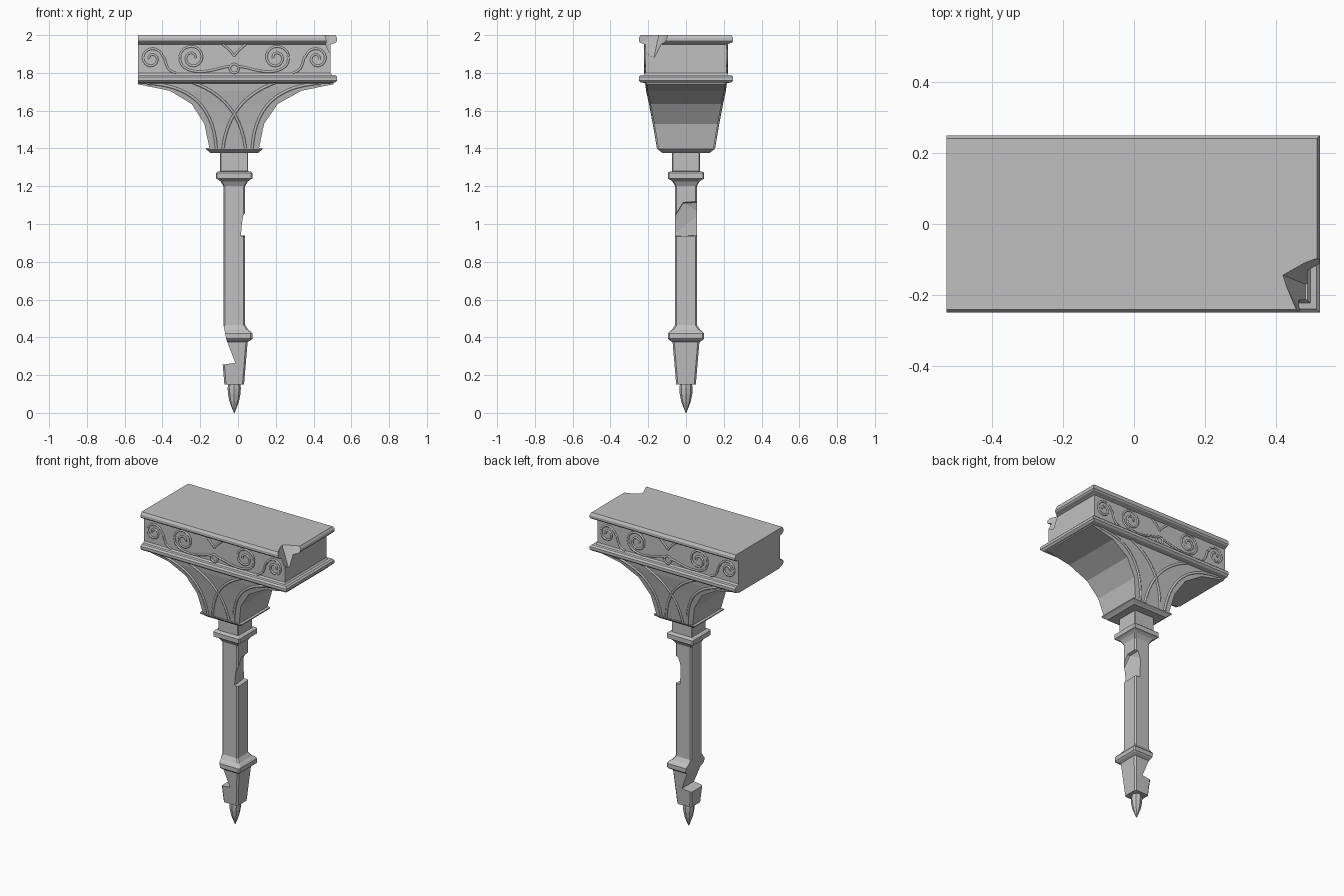
import bpy, bmesh, math
from mathutils import Vector

cube = bpy.data.objects.get("Cube")
if cube:
    bpy.data.objects.remove(cube, do_unlink=True)

stone = bpy.data.materials.new("grey_stone")
stone.use_nodes = True
GREY = (0.53, 0.53, 0.53, 1)
stone.diffuse_color = GREY
stone.node_tree.nodes["Principled BSDF"].inputs["Base Color"].default_value = GREY

AXIS = -0.02          # centre line of post and ornament
LEFT_END = -0.53      # flat cut end of the beam


def add_mesh(name, bm):
    bmesh.ops.recalc_face_normals(bm, faces=bm.faces)
    mesh = bpy.data.meshes.new(name)
    bm.to_mesh(mesh)
    bm.free()
    mesh.materials.append(stone)
    ob = bpy.data.objects.new(name, mesh)
    bpy.context.collection.objects.link(ob)
    return ob


def loft(name, rings):
    """Skin a stack of equal-length point rings and close both ends."""
    bm = bmesh.new()
    rows = [[bm.verts.new(p) for p in ring] for ring in rings]
    n = len(rows[0])
    for a, b in zip(rows, rows[1:]):
        for i in range(n):
            j = (i + 1) % n
            bm.faces.new((a[i], a[j], b[j], b[i]))
    bm.faces.new(rows[0])
    bm.faces.new(rows[-1])
    return add_mesh(name, bm)


def rect(z, x0, x1, y):
    return [(x0, -y, z), (x1, -y, z), (x1, y, z), (x0, y, z)]


def chamfered(z, h, c=0.009):
    k = h - c
    pts = [(-k, -h), (k, -h), (h, -k), (h, k), (k, h), (-k, h), (-h, k), (-h, -k)]
    return [(AXIS + x, y, z) for x, y in pts]


def hull(name, points):
    bm = bmesh.new()
    for p in points:
        bm.verts.new(p)
    bmesh.ops.convex_hull(bm, input=bm.verts)
    loose = [v for v in bm.verts if not v.link_faces]
    bmesh.ops.delete(bm, geom=loose, context='VERTS')
    return add_mesh(name, bm)


def chip(target, cutter):
    """Break a piece off the target and discard the cutter."""
    cutter.hide_render = True
    mod = target.modifiers.new("chip", 'BOOLEAN')
    mod.operation = 'DIFFERENCE'
    mod.solver = 'EXACT'
    mod.object = cutter
    bpy.context.view_layer.objects.active = target
    bpy.ops.object.modifier_apply(modifier=mod.name)
    bpy.data.objects.remove(cutter, do_unlink=True)


def tubes(name, paths, radius):
    """Thin raised mouldings along several paths."""
    cu = bpy.data.curves.new(name, 'CURVE')
    cu.dimensions = '3D'
    cu.bevel_depth = radius
    cu.bevel_resolution = 1
    cu.use_fill_caps = True
    for path in paths:
        sp = cu.splines.new('POLY')
        sp.points.add(len(path) - 1)
        for q, p in zip(sp.points, path):
            q.co = (*p, 1)
    cu.materials.append(stone)
    temp = bpy.data.objects.new(name, cu)
    bpy.context.collection.objects.link(temp)
    mesh = bpy.data.meshes.new_from_object(temp.evaluated_get(bpy.context.evaluated_depsgraph_get()))
    bpy.data.objects.remove(temp, do_unlink=True)
    ob = bpy.data.objects.new(name, mesh)
    bpy.context.collection.objects.link(ob)


def bezier(points, n=14):
    """Point row along a Bezier of any degree, in (x, z)."""
    out = []
    for i in range(n + 1):
        row = [Vector(p) for p in points]
        while len(row) > 1:
            row = [a.lerp(b, i / n) for a, b in zip(row, row[1:])]
        out.append(tuple(row[0]))
    return out


def four_sides(path, depth_at):
    """Repeat an (offset, z) path left and right, on front and back."""
    return [[(AXIS + sx * x, sy * depth_at(z), z) for x, z in path]
            for sx in (-1, 1) for sy in (-1, 1)]


# Beam with rounded mouldings on the front, back and one end
beam_profile = [(1.745, 0), (1.75, 0.025), (1.76, 0.035), (1.778, 0.035),
                (1.788, 0.025), (1.79, 0.008), (1.8, 0), (1.95, 0), (1.955, 0.012),
                (1.96, 0.028), (1.968, 0.035), (1.985, 0.035), (2.0, 0.026)]
beam = loft("beam", [rect(z, LEFT_END, 0.49 + d, 0.215 + d) for z, d in beam_profile])
chip(beam, hull("beam_cutter", [
    (0.56, -0.08, 2.02), (0.48, -0.1, 2.02), (0.41, -0.14, 2.02), (0.44, -0.2, 2.02),
    (0.465, -0.27, 2.02), (0.56, -0.27, 2.02), (0.485, -0.27, 1.94), (0.484, -0.17, 1.88),
    (0.56, -0.17, 1.88), (0.56, -0.27, 1.93), (0.56, -0.1, 1.96)]))

# Flaring bracket: height, left, right, half depth
bracket_profile = [(1.395, -0.15, 0.11, 0.145), (1.53, -0.178, 0.138, 0.168),
                   (1.635, -0.245, 0.21, 0.188), (1.705, -0.36, 0.335, 0.203),
                   (1.74, LEFT_END, 0.505, 0.208), (1.752, LEFT_END, 0.505, 0.21)]
loft("bracket", [rect(*row) for row in bracket_profile])


def bracket_depth(z):
    for (z0, _, _, y0), (z1, _, _, y1) in zip(bracket_profile, bracket_profile[1:]):
        if z <= z1:
            return y0 + (y1 - y0) * (z - z0) / (z1 - z0)
    return y1


# Crossing ribs on the bracket faces
outer_rib = bezier([(0.095, 1.4), (0.115, 1.73), (0.46, 1.745)])
inner_rib = bezier([(-0.06, 1.4), (-0.03, 1.66), (0.22, 1.75)])
tubes("bracket_ribs", [p for rib in (outer_rib, inner_rib)
                       for p in four_sides(rib, bracket_depth)], 0.008)


# Scroll ornament on the beam faces
def spiral(cx, cz, r, start, turns, n=28):
    pts = []
    for i in range(n + 1):
        t = i / n
        a = math.radians(start) + t * turns * math.tau
        s = r * (1 - 0.78 * t)
        pts.append((cx + s * math.cos(a), cz + s * math.sin(a)))
    return pts


small_scroll = bezier([(0.31, 1.8), (0.36, 1.81), (0.36, 1.85), (0.372, 1.885)], 8) \
    + spiral(0.437, 1.875, 0.06, 170, -1.5)
large_scroll = bezier([(0.02, 1.835), (0.09, 1.83), (0.14, 1.79), (0.25, 1.79),
                       (0.3, 1.83), (0.285, 1.89)], 16) + spiral(0.222, 1.88, 0.068, 10, 1.5)
centre_leaf = bezier([(0.0, 1.89), (0.02, 1.92), (0.06, 1.95)], 6)
centre_ring = [(0.024 * math.cos(a * math.tau / 12), 1.823 + 0.024 * math.sin(a * math.tau / 12))
               for a in range(13)]
tubes("scroll_ornament", [p for s in (small_scroll, large_scroll, centre_leaf, centre_ring)
                          for p in four_sides(s, lambda z: 0.216)], 0.0065)

# Plate beneath the bracket
loft("bracket_plate", [chamfered(z, h, 0.002) for z, h in
                       [(1.375, 0.125), (1.382, 0.132), (1.395, 0.15), (1.402, 0.15)]])

# Square neck and capital
loft("neck", [chamfered(z, 0.074, 0.004) for z in (1.255, 1.38)])
loft("capital", [chamfered(z, h, 0.006) for z, h in
                 [(1.2, 0.057), (1.225, 0.072), (1.235, 0.085), (1.24, 0.096),
                  (1.27, 0.096), (1.277, 0.088), (1.28, 0.07)]])

# Shaft, lower collar and tapered foot
post = loft("post", [chamfered(z, h) for z, h in
                     [(0.15, 0.052), (0.375, 0.071), (0.385, 0.088), (0.393, 0.096),
                      (0.42, 0.096), (0.43, 0.088), (0.44, 0.075), (0.465, 0.058), (1.21, 0.058)]])
chip(post, hull("shaft_cutter", [
    (0.02, -0.08, 0.935), (0.03, -0.08, 1.01), (0.0, 0.08, 0.94), (-0.005, 0.08, 1.06),
    (0.015, 0.08, 1.115), (0.02, -0.015, 1.11), (0.1, -0.08, 0.93), (0.1, -0.08, 1.01),
    (0.1, 0.08, 0.94), (0.1, 0.08, 1.12), (0.1, -0.015, 1.13)]))
gouge = [(-0.2, 0.62), (-0.08, 0.48), (-0.062, 0.39), (-0.015, 0.265), (-0.2, 0.238)]
chip(post, loft("foot_cutter", [[(x, y, z) for x, z in gouge] for y in (-0.2, 0.2)]))

# Pointed finial
tip = loft("finial", [[(AXIS + r * math.cos(i * math.tau / 8), r * math.sin(i * math.tau / 8), z)
                       for i in range(8)] for z, r in
                      [(0.0, 0.002), (0.025, 0.012), (0.06, 0.025), (0.1, 0.033),
                       (0.13, 0.035), (0.155, 0.032)]])
